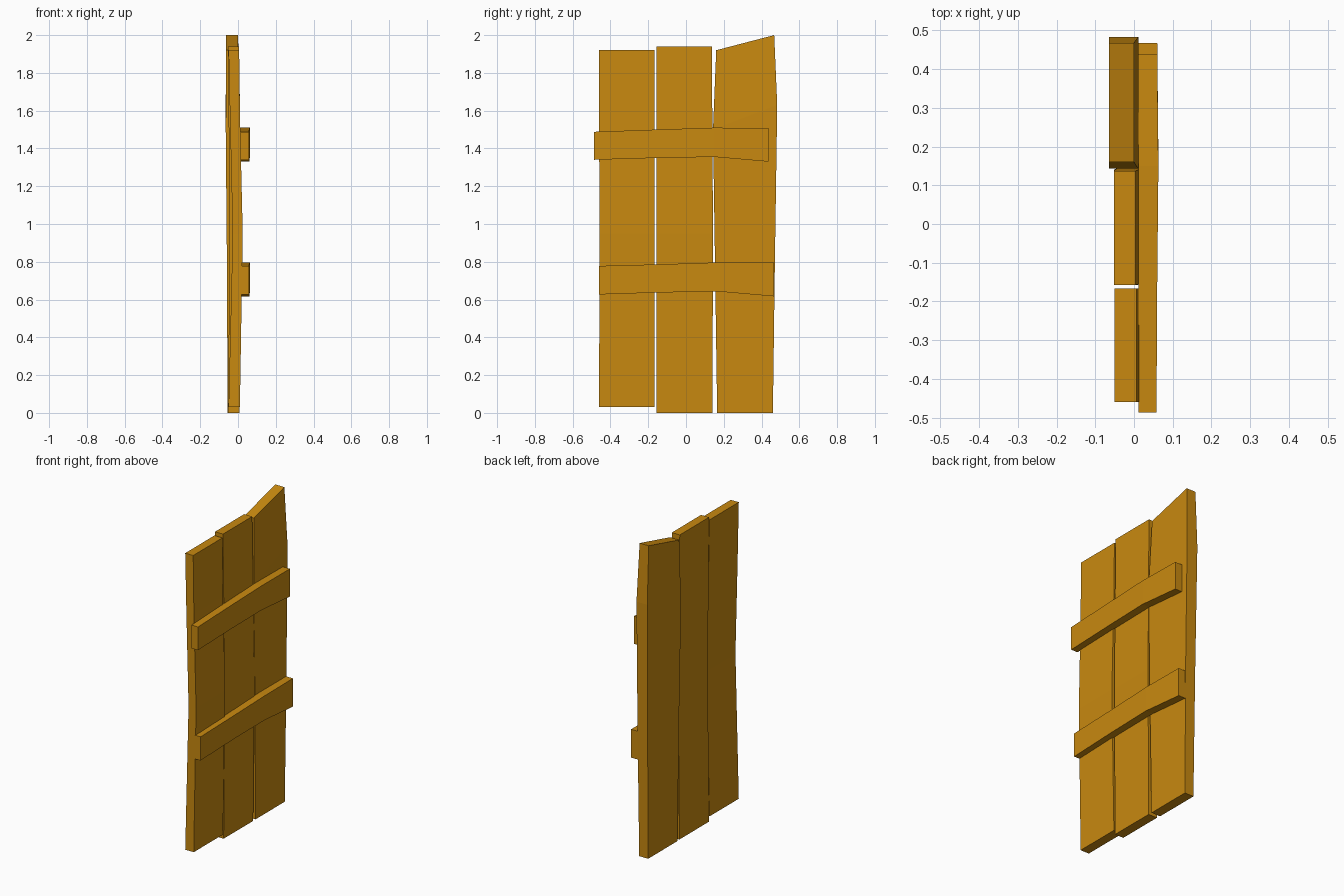
import bpy, bmesh

wood = bpy.data.materials.new("wood")
wood.diffuse_color = (0.58, 0.25, 0.005, 1)


def loft(name, rings):
    """Skin a list of four-cornered rings into a closed flat-shaded board."""
    bm = bmesh.new()
    loops = [[bm.verts.new(p) for p in ring] for ring in rings]
    for a, b in zip(loops, loops[1:]):
        for i in range(4):
            j = (i + 1) % 4
            bm.faces.new((a[i], a[j], b[j], b[i]))
    bm.faces.new(loops[0])
    bm.faces.new(loops[-1])
    bmesh.ops.recalc_face_normals(bm, faces=bm.faces[:])
    mesh = bpy.data.meshes.new(name)
    bm.to_mesh(mesh)
    bm.free()
    mesh.materials.append(wood)
    obj = bpy.data.objects.new(name, mesh)
    bpy.context.collection.objects.link(obj)


def plank(name, sections):
    # section: z at left edge, z at right edge, y range, x range
    loft(name, [[(x0, y0, za), (x1, y0, za), (x1, y1, zb), (x0, y1, zb)]
                for za, zb, y0, y1, x0, x1 in sections])


def batten(name, sections):
    # section: y, z range, x range
    loft(name, [[(x0, y, z0), (x1, y, z0), (x1, y, z1), (x0, y, z1)]
                for y, z0, z1, x0, x1 in sections])


# Upright planks, slightly warped
plank("left_plank", [
    (0.03, 0.03, -0.46, -0.166, -0.05, 0.01),
    (0.95, 0.95, -0.458, -0.166, -0.028, 0.025),
    (1.55, 1.55, -0.46, -0.166, -0.042, 0.011),
    (1.92, 1.92, -0.46, -0.166, -0.05, 0.006)])
plank("middle_plank", [
    (0.0, 0.0, -0.157, 0.14, -0.052, 0.009),
    (0.95, 0.95, -0.155, 0.143, -0.045, 0.016),
    (1.94, 1.94, -0.157, 0.137, -0.052, 0.004)])
plank("right_plank", [
    (0.0, 0.0, 0.165, 0.46, -0.055, 0.008),
    (0.83, 0.83, 0.153, 0.471, -0.059, 0.012),
    (1.5, 1.63, 0.143, 0.483, -0.065, 0.011),
    (1.92, 2.0, 0.16, 0.467, -0.064, 0.0)])

# Cross battens, gently bowed
batten("upper_batten", [
    (-0.486, 1.34, 1.488, 0.012, 0.058),
    (-0.15, 1.35, 1.50, 0.012, 0.06),
    (0.15, 1.355, 1.51, 0.012, 0.063),
    (0.437, 1.33, 1.507, 0.01, 0.06)])
batten("lower_batten", [
    (-0.46, 0.627, 0.778, 0.012, 0.058),
    (-0.12, 0.638, 0.787, 0.012, 0.06),
    (0.18, 0.642, 0.797, 0.012, 0.063),
    (0.467, 0.617, 0.797, 0.01, 0.06)])
